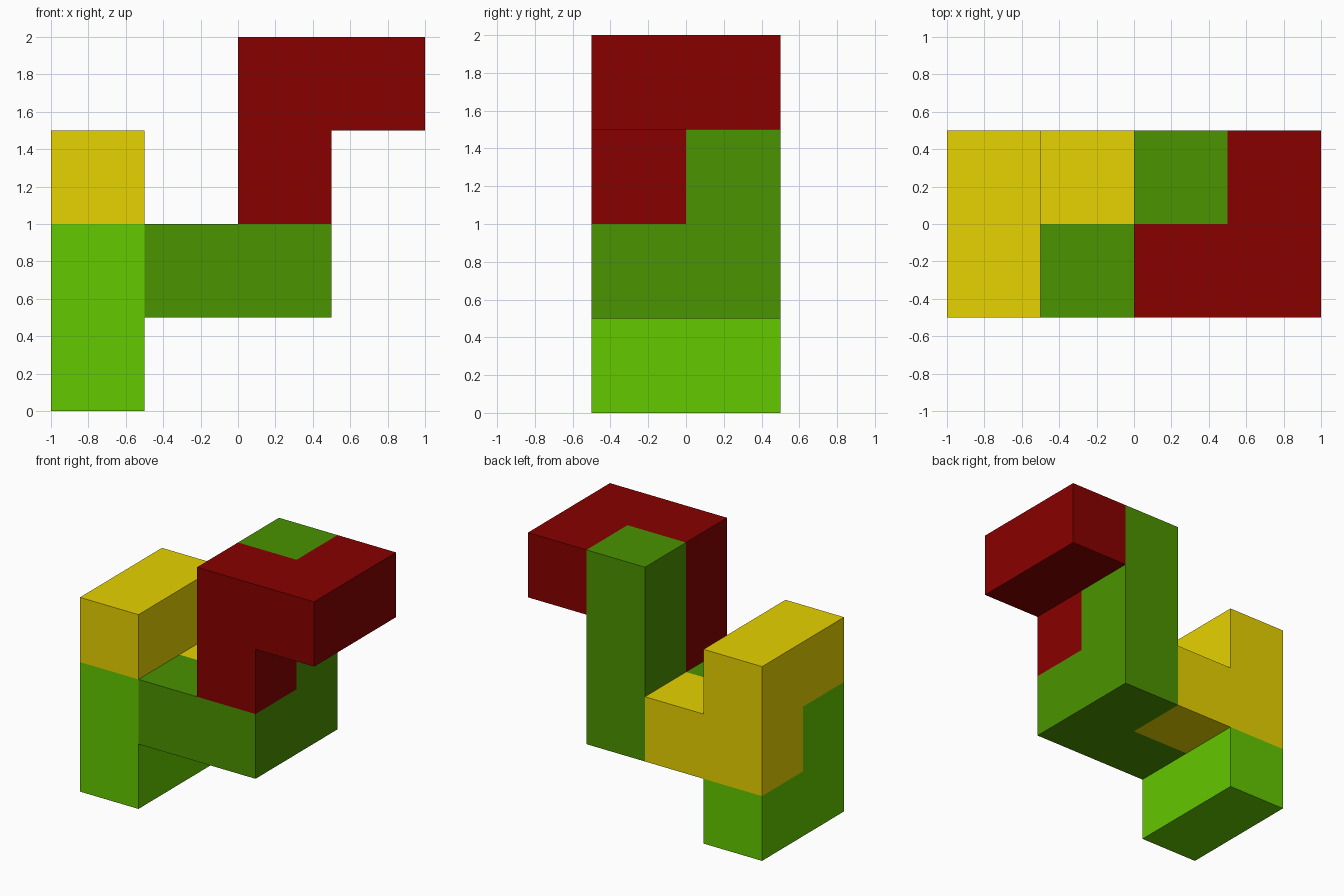
import bpy, bmesh
from mathutils import Vector

if "Cube" in bpy.data.objects:
    bpy.data.objects.remove(bpy.data.objects["Cube"])

S = 0.5                          # cube edge
ORIGIN = Vector((-1, -0.5, 0))   # corner of cell (0, 0, 0)

# Each interlocking piece: linear colour and the grid cells it fills
PIECES = {
    "foot_piece": ("light green", (0.125, 0.578, 0.0),
                   [(0, 0, 0), (0, 1, 0), (0, 0, 1)]),
    "corner_piece": ("yellow", (0.807, 0.651, 0.0),
                     [(1, 1, 1), (0, 1, 1), (0, 1, 2), (0, 0, 2)]),
    "column_piece": ("dark green", (0.069, 0.292, 0.0),
                     [(1, 0, 1), (2, 0, 1), (2, 1, 1), (2, 1, 2), (2, 1, 3)]),
    "top_hook_piece": ("dark red", (0.246, 0.0, 0.0),
                       [(2, 0, 2), (2, 0, 3), (3, 0, 3), (3, 1, 3)]),
}
FILLED = {c for _, _, cells in PIECES.values() for c in cells}


def build_piece(name, colour_name, colour, cells):
    """Join the cells into one shell, leaving out faces hidden by neighbours."""
    bm = bmesh.new()
    for cell in cells:
        for axis in range(3):
            for sign in (-1, 1):
                neighbour = list(cell)
                neighbour[axis] += sign
                if tuple(neighbour) in FILLED:
                    continue
                n, u, v = Vector(), Vector(), Vector()
                n[axis] = sign * S / 2
                u[(axis + 1) % 3] = S / 2
                v[(axis + 2) % 3] = S / 2 * sign
                mid = ORIGIN + (Vector(cell) + Vector((0.5, 0.5, 0.5))) * S + n
                bm.faces.new([bm.verts.new(mid + a * u + b * v)
                              for a, b in ((-1, -1), (1, -1), (1, 1), (-1, 1))])
    bmesh.ops.remove_doubles(bm, verts=bm.verts, dist=1e-4)
    mesh = bpy.data.meshes.new(name)
    bm.to_mesh(mesh)
    bm.free()
    mat = bpy.data.materials.new(colour_name)
    mat.diffuse_color = (*colour, 1)
    mat.use_nodes = True
    mat.node_tree.nodes["Principled BSDF"].inputs["Base Color"].default_value = mat.diffuse_color
    mesh.materials.append(mat)
    bpy.context.collection.objects.link(bpy.data.objects.new(name, mesh))


for piece, (colour_name, colour, cells) in PIECES.items():
    build_piece(piece, colour_name, colour, cells)
